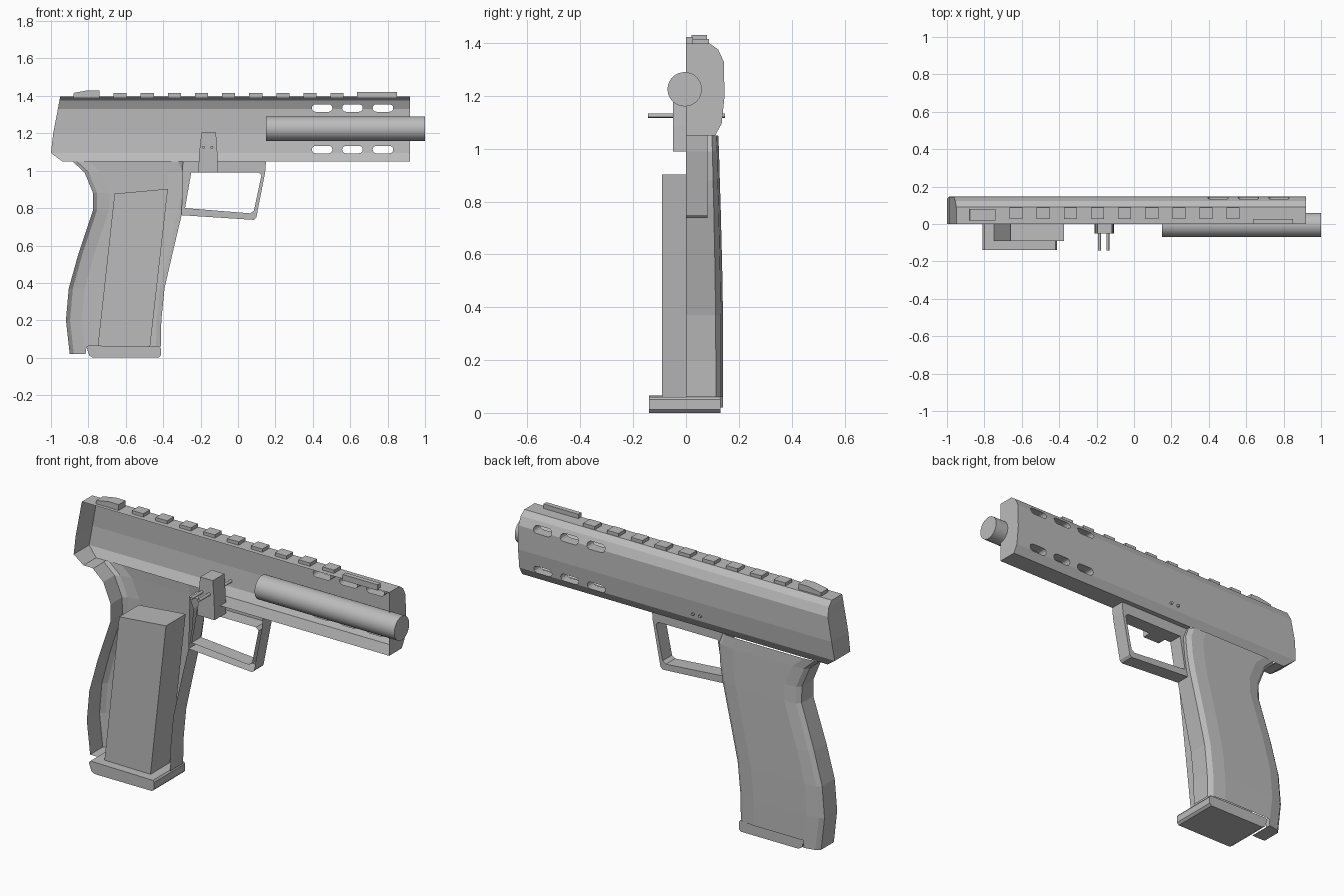
import bpy, bmesh, math
from mathutils import Vector

if "Cube" in bpy.data.objects:
    bpy.data.objects.remove(bpy.data.objects["Cube"])

grey = bpy.data.materials.new("plain_grey")
grey.diffuse_color = (0.5, 0.5, 0.5, 1)
grey.use_nodes = True
grey.node_tree.nodes["Principled BSDF"].inputs["Base Color"].default_value = grey.diffuse_color


def finish(bm, name):
    me = bpy.data.meshes.new(name)
    bm.to_mesh(me)
    bm.free()
    ob = bpy.data.objects.new(name, me)
    bpy.context.collection.objects.link(ob)
    me.materials.append(grey)
    return ob


def add_prism(bm, pts, y0, y1):
    """Extrude an x-z outline from y0 to y1."""
    a = [bm.verts.new((x, y0, z)) for x, z in pts]
    b = [bm.verts.new((x, y1, z)) for x, z in pts]
    n = len(pts)
    bm.faces.new(a)
    bm.faces.new(b[::-1])
    for i in range(n):
        bm.faces.new((a[i], b[i], b[(i + 1) % n], a[(i + 1) % n]))


def prism(name, pts, y0, y1):
    bm = bmesh.new()
    add_prism(bm, pts, y0, y1)
    bmesh.ops.recalc_face_normals(bm, faces=bm.faces)
    return finish(bm, name)


def rect(x0, x1, z0, z1):
    return [(x0, z0), (x1, z0), (x1, z1), (x0, z1)]


def cylinder(name, r, p0, p1, sides):
    p0, p1 = Vector(p0), Vector(p1)
    bm = bmesh.new()
    bmesh.ops.create_cone(bm, cap_ends=True, segments=sides, radius1=r,
                          radius2=r, depth=(p1 - p0).length)
    q = (p1 - p0).to_track_quat('Z', 'Y').to_matrix().to_4x4()
    bm.transform(q)
    bmesh.ops.translate(bm, verts=bm.verts, vec=(p0 + p1) / 2)
    ob = finish(bm, name)
    bpy.ops.object.select_all(action='DESELECT')
    ob.select_set(True)
    bpy.context.view_layer.objects.active = ob
    bpy.ops.object.shade_smooth_by_angle(angle=math.radians(35))
    return ob


# Upper half shell: closed solid lofted along x, slots cut, then opened at y = 0
section = [(0.09, 1.398), (0.122, 1.375), (0.143, 1.33), (0.146, 1.2), (0.135, 1.095), (0.11, 1.05)]
rear_x = [-0.95, -0.955, -0.963, -0.988, -1.0, -0.94]
bm = bmesh.new()
rings = []
for xs in (rear_x, [-0.88] * 6, [-0.3] * 6, [0.92] * 6):
    outer = [bm.verts.new((x, y, z)) for x, (y, z) in zip(xs, section)]
    inner = [bm.verts.new((x, 0, z)) for x, (y, z) in zip(xs, section)]
    rings.append((outer, inner))
for (o0, i0), (o1, i1) in zip(rings, rings[1:]):
    loop0, loop1 = o0 + i0[::-1], o1 + i1[::-1]
    for k in range(12):
        j = (k + 1) % 12
        bm.faces.new((loop0[k], loop0[j], loop1[j], loop1[k]))
for o, i in (rings[0], rings[-1]):
    for k in range(5):
        bm.faces.new((o[k], o[k + 1], i[k + 1], i[k]))
bmesh.ops.recalc_face_normals(bm, faces=bm.faces)
shell = finish(bm, "upper_shell")

# Rounded slot cutters
SLOT_Y = 0.085
bm = bmesh.new()
for cz in (1.335, 1.113):
    for cx in (0.45, 0.612, 0.775):
        r, h = 0.02, 0.035
        pts = []
        for side, start in ((1, -90), (-1, 90)):
            for k in range(7):
                a = math.radians(start + 30 * k)
                pts.append((cx + side * h + r * math.cos(a), cz + r * math.sin(a)))
        add_prism(bm, pts, SLOT_Y, 0.3)
bmesh.ops.recalc_face_normals(bm, faces=bm.faces)
cutter = finish(bm, "slot_cutter")
mod = shell.modifiers.new("slots", 'BOOLEAN')
mod.operation = 'DIFFERENCE'
mod.solver = 'EXACT'
mod.object = cutter
bm = bmesh.new()
bm.from_object(shell, bpy.context.evaluated_depsgraph_get())
shell.modifiers.clear()
bpy.data.objects.remove(cutter)
doomed = []
for f in bm.faces:
    c = f.calc_center_median()
    ys = [v.co.y for v in f.verts]
    cut_side = max(ys) < 1e-4
    slot_floor = max(abs(y - SLOT_Y) for y in ys) < 1e-4
    grip_mouth = c.z < 1.051 and -0.88 < c.x < -0.3
    if cut_side or slot_floor or grip_mouth:
        doomed.append(f)
bmesh.ops.delete(bm, geom=doomed, context='FACES')
bm.to_mesh(shell.data)
bm.free()

# Grip half shell: sections stacked in z (z, back x, front x, half width)
levels = [(1.05, -0.885, -0.295, 0.122), (0.99, -0.82, -0.272, 0.125),
          (0.88, -0.775, -0.28, 0.128), (0.79, -0.775, -0.295, 0.131),
          (0.55, -0.855, -0.352, 0.137), (0.37, -0.905, -0.393, 0.14),
          (0.2, -0.92, -0.41, 0.141), (0.06, -0.9, -0.413, 0.141)]
bm = bmesh.new()
rows = []
for n, (z, xb, xf, w) in enumerate(levels):
    pts = [(xb, 0), (xb, 0.78 * w), (xb + 0.022, 0.92 * w), (xb + 0.085, w), (xb + 0.09, w),
           (xf - 0.1, w), (xf - 0.025, 0.94 * w), (xf, 0.8 * w), (xf, 0)]
    heel = n == len(levels) - 1
    rows.append([bm.verts.new((x, y, 0.02 if heel and k < 4 else z))
                 for k, (x, y) in enumerate(pts)])
for a, b in zip(rows, rows[1:]):
    for k in range(8):
        bm.faces.new((a[k], a[k + 1], b[k + 1], b[k]))
corner = bm.verts.new((-0.815, 0, 0.02))
bm.faces.new(rows[-1][:4] + [corner])
bmesh.ops.recalc_face_normals(bm, faces=bm.faces)
if sum(f.normal.y * f.calc_area() for f in bm.faces) < 0:
    bmesh.ops.reverse_faces(bm, faces=bm.faces)
finish(bm, "grip_shell")

# Trigger guard: half ring, open on the cut side
outer = [(-0.295, 1.05), (0.15, 1.05), (0.145, 0.99), (0.098, 0.75), (0.085, 0.737), (-0.302, 0.762)]
inner = [(-0.25, 0.99), (0.11, 0.99), (0.125, 0.975), (0.085, 0.785), (0.065, 0.772), (-0.283, 0.8)]
bm = bmesh.new()
o0, o1, i0, i1 = ([bm.verts.new((x, y, z)) for x, z in pts]
                  for pts, y in ((outer, 0), (outer, 0.082), (inner, 0), (inner, 0.082)))
for k in range(6):
    j = (k + 1) % 6
    bm.faces.new((o0[k], o0[j], o1[j], o1[k]))
    bm.faces.new((o1[k], o1[j], i1[j], i1[k]))
    bm.faces.new((i1[k], i1[j], i0[j], i0[k]))
bmesh.ops.recalc_face_normals(bm, faces=bm.faces)
if sum(f.normal.y * f.calc_area() for f in bm.faces) < 0:
    bmesh.ops.reverse_faces(bm, faces=bm.faces)
finish(bm, "trigger_guard")

# Barrel, magazine and its base plate
cylinder("barrel", 0.065, (0.15, -0.005, 1.225), (1.0, -0.005, 1.225), 32)
prism("magazine", [(-0.75, 0.06), (-0.47, 0.06), (-0.375, 0.903), (-0.66, 0.877)], -0.09, 0.08)
prism("magazine_base", [(-0.795, 0.012), (-0.775, 0), (-0.425, 0), (-0.413, 0.012), (-0.413, 0.05),
                        (-0.42, 0.06), (-0.8, 0.065), (-0.81, 0.055)], -0.14, 0.13)

# Trigger block with two cross pins
prism("trigger_block", [(-0.212, 0.99), (-0.108, 0.99), (-0.11, 1.09), (-0.118, 1.205),
                        (-0.195, 1.205), (-0.208, 1.09)], -0.05, 0.05)
for n, x in enumerate((-0.185, -0.14)):
    cylinder(f"cross_pin_{n + 1}", 0.008, (x, -0.143, 1.125), (x, 0.148, 1.125), 12)

# Rail teeth and sights on the top
for n in range(9):
    x = -0.63 + 0.145 * n
    prism(f"rail_tooth_{n + 1}", rect(x - 0.035, x + 0.035, 1.39, 1.416), 0.027, 0.087)
prism("rear_sight", [(-0.88, 1.39), (-0.74, 1.39), (-0.74, 1.43), (-0.8, 1.43), (-0.878, 1.416)], 0.02, 0.08)
prism("front_sight", rect(0.637, 0.85, 1.39, 1.422), 0.0, 0.026)
